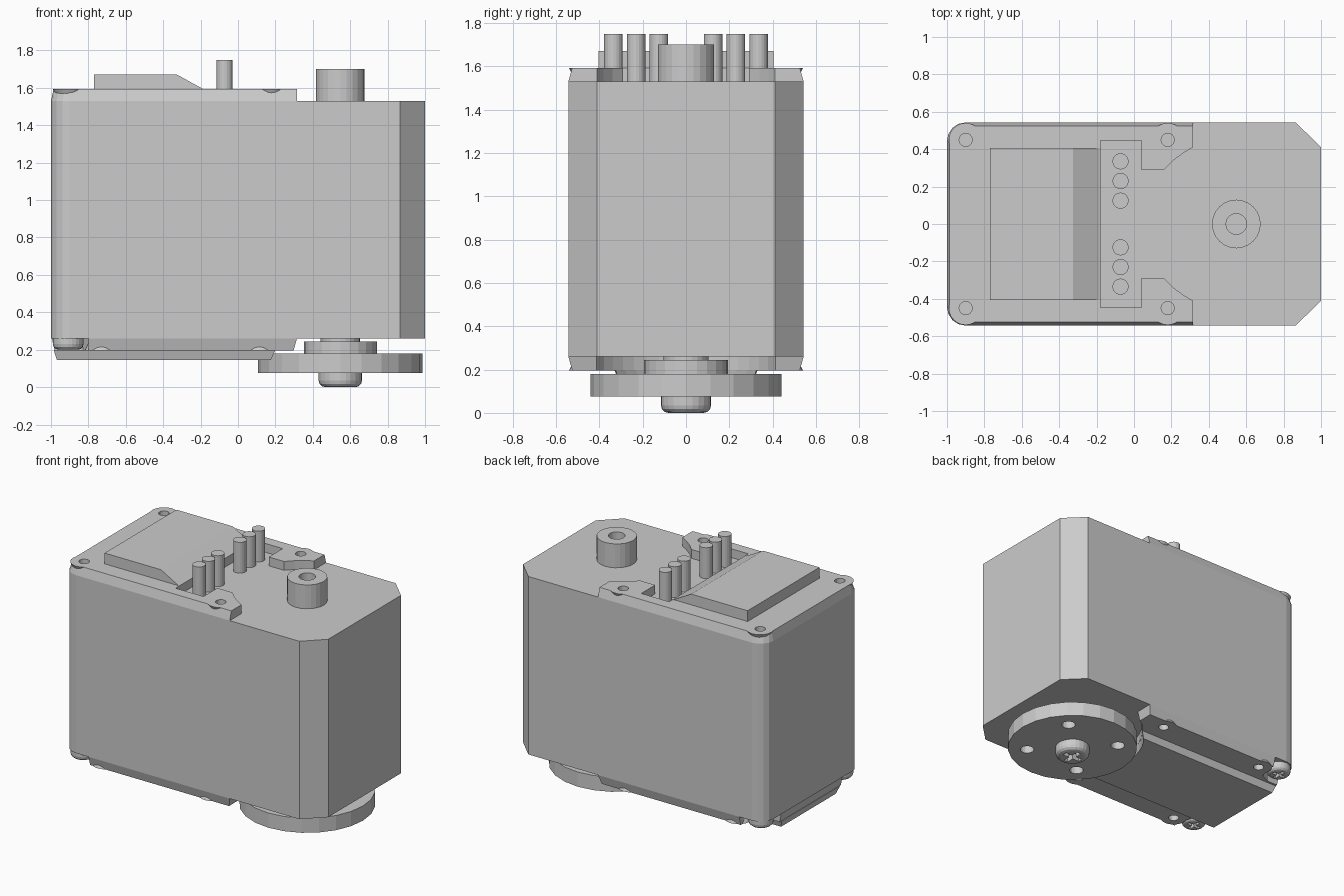
import bpy, bmesh, math
from math import sin, cos, pi, radians

if "Cube" in bpy.data.objects:
    bpy.data.objects.remove(bpy.data.objects["Cube"])

W = 0.543          # half width of the case
AXIS = 0.547       # x of the output shaft


def make(name, bm):
    bmesh.ops.remove_doubles(bm, verts=bm.verts, dist=1e-5)
    bmesh.ops.recalc_face_normals(bm, faces=bm.faces)
    me = bpy.data.meshes.new(name)
    bm.to_mesh(me)
    bm.free()
    ob = bpy.data.objects.new(name, me)
    bpy.context.collection.objects.link(ob)
    return ob


def loft(name, lower, upper):
    """Closed solid between two matching rings of 3D points."""
    bm = bmesh.new()
    a = [bm.verts.new(p) for p in lower]
    b = [bm.verts.new(p) for p in upper]
    n = len(a)
    bm.faces.new(a[::-1])
    bm.faces.new(b)
    for i in range(n):
        j = (i + 1) % n
        bm.faces.new((a[i], a[j], b[j], b[i]))
    return make(name, bm)


def prism(name, pts, z0, z1, end=None):
    return loft(name, [(x, y, z0) for x, y in pts],
                [(x, y, z1) for x, y in (end or pts)])


def lathe(name, profile, x, y, n=24):
    """Spin (radius, z) points about a vertical axis at x, y."""
    bm = bmesh.new()
    rings = []
    for r, z in profile:
        if r == 0:
            rings.append([bm.verts.new((x, y, z))] * n)
        else:
            rings.append([bm.verts.new((x + r * cos(2 * pi * i / n),
                                        y + r * sin(2 * pi * i / n), z)) for i in range(n)])
    for a, b in zip(rings, rings[1:]):
        for i in range(n):
            j = (i + 1) % n
            bm.faces.new(list(dict.fromkeys((a[i], a[j], b[j], b[i]))))
    return make(name, bm)


def cyl(name, r, z0, z1, x, y, n=24):
    return lathe(name, [(0, z0), (r, z0), (r, z1), (0, z1)], x, y, n)


def combine(ob, other, op='DIFFERENCE'):
    m = ob.modifiers.new(op.lower(), 'BOOLEAN')
    m.operation, m.solver, m.object = op, 'EXACT', other
    bpy.context.view_layer.objects.active = ob
    bpy.ops.object.modifier_apply(modifier=m.name)
    bpy.data.objects.remove(other)


def mirror_y(half):
    return half + [(x, -y) for x, y in reversed(half) if y > 1e-6]


def arc(cx, cy, r, a0, a1, n):
    return [(cx + r * cos(radians(a0 + (a1 - a0) * i / n)),
             cy + r * sin(radians(a0 + (a1 - a0) * i / n))) for i in range(n + 1)]


def taper(pts, ends=0.0):
    """Pull the outer rim of a cover inwards."""
    out = []
    for x, y in pts:
        if x < -0.92:
            x += 0.014
        elif x > 0.25:
            x -= ends
        if abs(y) > 0.46:
            y -= math.copysign(0.018, y)
        out.append((x, y))
    return out


# main case: rounded rear corners, chamfered front corners
corner = arc(-0.9, W - 0.1, 0.1, 180, 90, 4)
prism("case", mirror_y(corner + [(0.865, W), (1.0, 0.41)]), 0.26, 1.53)

# top cover: U-shaped plate with a slot for the pins
top_pts = mirror_y(corner + [(0.315, W), (0.315, 0.41), (0.265, 0.38), (0.21, 0.34),
                             (0.16, 0.29), (0.04, 0.29), (0.04, 0.447), (-0.18, 0.447)])
top_cover = prism("top_cover", top_pts, 1.53, 1.593, taper(top_pts))

# bottom cover: notched for the screws, scooped around the output disc
bot_pts = mirror_y([(-0.995, 0.345), (-0.9, 0.345), (-0.83, 0.375), (-0.8, 0.45), (-0.8, W),
                    (0.315, W)] + arc(AXIS, 0, 0.475, 119.5, 180, 8))
bottom_cover = prism("bottom_cover", bot_pts, 0.26, 0.195, taper(bot_pts, 0.018))

# screw bosses and holes in both covers
for cover, xs, za, zb in ((top_cover, (-0.9, 0.18), 1.54, 1.593),
                          (bottom_cover, (-0.73, 0.115), 0.25, 0.195)):
    for x in xs:
        for y in (-0.45, 0.45):
            boss = lathe("boss", [(0, za), (0.065, za), (0.09, zb), (0, zb)], x, y)
            combine(cover, boss, 'UNION')
            combine(cover, cyl("hole", 0.035, min(za, zb) - 0.1, max(za, zb) + 0.1, x, y, 16))

# raised strip along the bottom
scoop = arc(AXIS, 0, 0.475, 137, 180, 6)
strip = mirror_y([(-0.985, 0.33)] + scoop)
strip_low = mirror_y([(-0.968, 0.31)] + arc(AXIS, 0, 0.485, 140, 180, 6))
prism("bottom_strip", strip, 0.197, 0.145, strip_low)

# raised block with a sloped front on the top
block = [(-0.77, 1.59), (-0.18, 1.59), (-0.325, 1.67), (-0.77, 1.67)]
loft("top_block", [(x, -0.405, z) for x, z in block], [(x, 0.405, z) for x, z in block])

# connector pins
for i, y in enumerate((-0.335, -0.23, -0.125, 0.125, 0.23, 0.335)):
    cyl(f"pin_{i + 1}", 0.043, 1.53, 1.75, -0.072, y, 20)

# hollow boss above the shaft
lathe("top_boss", [(0.13, 1.53), (0.13, 1.70), (0.055, 1.70), (0.055, 1.56), (0, 1.56)], AXIS, 0)

# output shaft and disc with four holes
cyl("output_shaft", 0.105, 0.17, 0.262, AXIS, 0)
disc = lathe("output_disc", [(0, 0.075), (0.44, 0.075), (0.44, 0.18), (0.195, 0.18),
                             (0.195, 0.245), (0, 0.245)], AXIS, 0)
for k in range(4):
    a = pi / 4 + k * pi / 2
    combine(disc, cyl("hole", 0.047, 0.0, 0.3, AXIS + 0.31 * cos(a), 0.31 * sin(a), 16))


# pan-head screws with a cross recess
def screw(name, x, y, r, z0, z1, f):
    fillet = [(r - f + f * sin(t), z0 + f - f * cos(t)) for t in (0, pi / 6, pi / 3, pi / 2)]
    ob = lathe(name, [(0, z0)] + fillet + [(r, z1), (0, z1)], x, y)
    a, b = r * 0.6, r * 0.14
    cross = [(b, b), (b, a), (-b, a), (-b, b), (-a, b), (-a, -b),
             (-b, -b), (-b, -a), (b, -a), (b, -b), (a, -b), (a, b)]
    depth = (z1 - z0) * 0.6
    combine(ob, prism("recess", [(x + u, y + v) for u, v in cross], z0 - 0.02, z0 + depth))


screw("output_screw", AXIS, 0, 0.116, 0.0, 0.076, 0.035)
for side, y in (("front", -0.45), ("back", 0.45)):
    screw(f"case_screw_{side}", -0.908, y, 0.082, 0.2, 0.261, 0.03)
